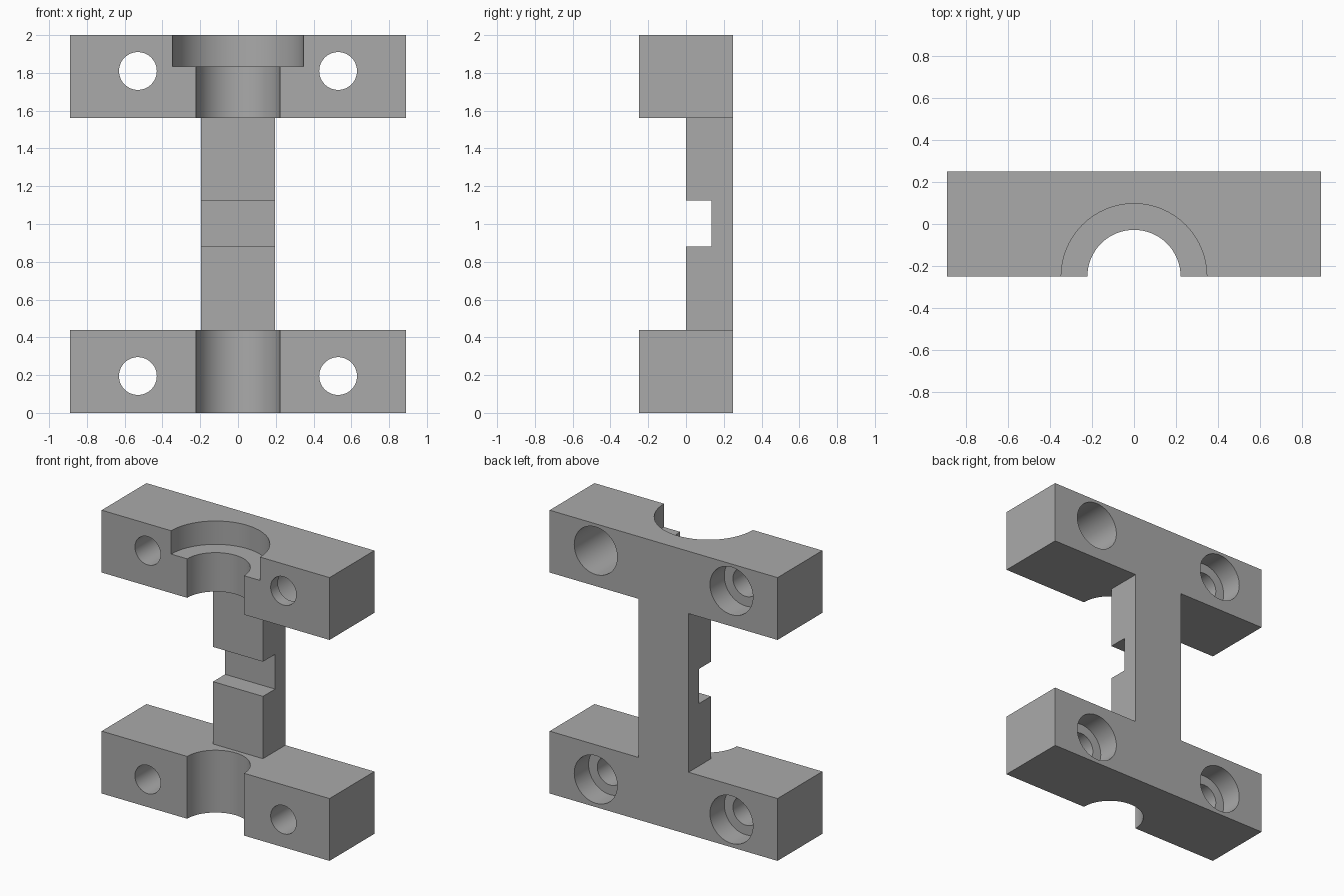
import bpy
import bmesh
from math import radians
from mathutils import Matrix, Vector

cube = bpy.data.objects.get("Cube")
if cube:
    bpy.data.objects.remove(cube, do_unlink=True)

WIDTH, HEIGHT, DEPTH = 0.89, 2.0, 0.25      # half width, height, half depth
BLOCK = 0.44                                # height of each clamp block
WEB = 0.195                                 # half width of the web

grey = bpy.data.materials.new("plain_grey")
grey.use_nodes = True
colour = (0.4, 0.4, 0.4, 1)
grey.diffuse_color = colour
grey.node_tree.nodes["Principled BSDF"].inputs["Base Color"].default_value = colour


def make_object(name, bm):
    bmesh.ops.recalc_face_normals(bm, faces=bm.faces)
    mesh = bpy.data.meshes.new(name)
    bm.to_mesh(mesh)
    bm.free()
    mesh.materials.append(grey)
    obj = bpy.data.objects.new(name, mesh)
    bpy.context.collection.objects.link(obj)
    return obj


def box(name, low, high):
    low, high = Vector(low), Vector(high)
    bm = bmesh.new()
    bmesh.ops.create_cube(bm, size=1, matrix=Matrix.Translation((low + high) / 2)
                          @ Matrix.Diagonal((high - low).to_4d()))
    return make_object(name, bm)


def cylinder(name, radius, start, end):
    start, end = Vector(start), Vector(end)
    axis = end - start
    turn = Vector((0, 0, 1)).rotation_difference(axis).to_matrix().to_4x4()
    bm = bmesh.new()
    bmesh.ops.create_cone(bm, cap_ends=True, segments=64, radius1=radius,
                          radius2=radius, depth=axis.length,
                          matrix=Matrix.Translation((start + end) / 2) @ turn)
    return make_object(name, bm)


# Body: an I-shaped outline extruded from front to back
half = [(WIDTH, 0), (WIDTH, BLOCK), (WEB, BLOCK),
        (WEB, HEIGHT - BLOCK), (WIDTH, HEIGHT - BLOCK), (WIDTH, HEIGHT)]
outline = half + [(-x, z) for x, z in reversed(half)]
bm = bmesh.new()
face = bm.faces.new([bm.verts.new((x, -DEPTH, z)) for x, z in outline])
extruded = bmesh.ops.extrude_face_region(bm, geom=[face])["geom"]
bmesh.ops.translate(bm, vec=(0, 2 * DEPTH, 0),
                    verts=[v for v in extruded if isinstance(v, bmesh.types.BMVert)])
body = make_object("clamp_bracket", bm)

# Web relief and the cross notch in its front
cutters = [
    box("web_relief", (-0.3, -0.4, BLOCK), (0.3, 0, HEIGHT - BLOCK)),
    box("web_notch", (-0.3, -0.1, 0.88), (0.3, 0.135, 1.125)),
    # Half-round channel and the wider seat at the top
    cylinder("channel", 0.222, (0, -DEPTH, -0.1), (0, -DEPTH, 2.1)),
    cylinder("channel_seat", 0.347, (0, -DEPTH, 1.835), (0, -DEPTH, 2.1)),
]

# Bolt holes, counterbored from the back; one is bored deeper
for z in (0.195, 1.81):
    for x in (-0.53, 0.53):
        bore = 0.42 if x > 0 and z > 1 else 0.16
        cutters.append(cylinder("bolt_hole", 0.1, (x, -0.4, z), (x, 0.4, z)))
        cutters.append(cylinder("counterbore", 0.168, (x, DEPTH - bore, z), (x, 0.4, z)))

# Cut everything, bake the result and drop the cutters
for cutter in cutters:
    mod = body.modifiers.new(cutter.name, 'BOOLEAN')
    mod.operation = 'DIFFERENCE'
    mod.solver = 'EXACT'
    mod.object = cutter
    cutter.hide_render = True
bpy.context.view_layer.update()
graph = bpy.context.evaluated_depsgraph_get()
baked = bpy.data.meshes.new_from_object(body.evaluated_get(graph))
body.modifiers.clear()
body.data = baked
for cutter in cutters:
    bpy.data.objects.remove(cutter, do_unlink=True)

# Smooth bores, sharp edges
bpy.ops.object.select_all(action='DESELECT')
body.select_set(True)
bpy.context.view_layer.objects.active = body
bpy.ops.object.shade_smooth_by_angle(angle=radians(30))
